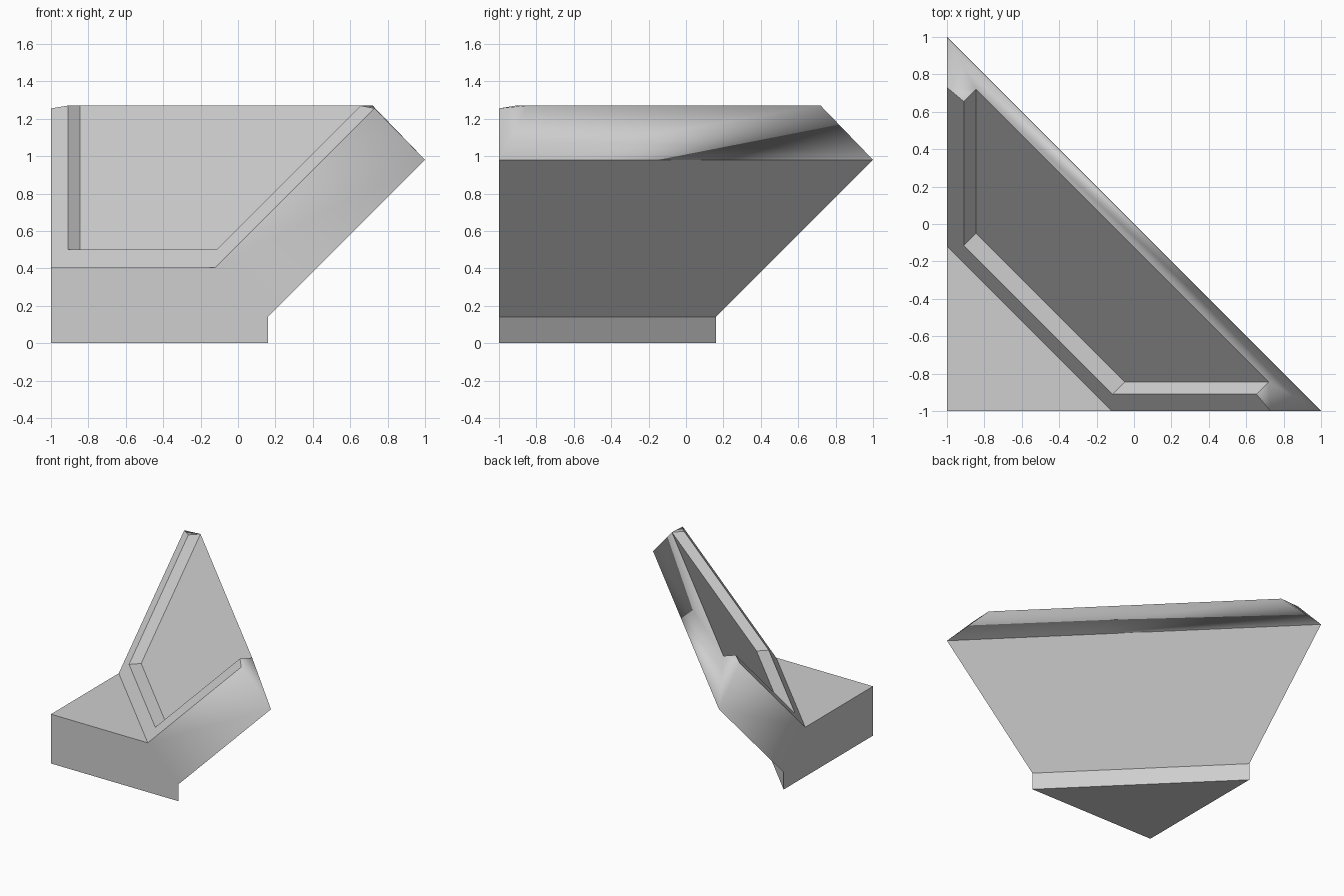
import bpy
import bmesh

cube = bpy.data.objects.get("Cube")
if cube:
    bpy.data.objects.remove(cube)

grey = bpy.data.materials.new("plain_grey")
grey.use_nodes = True
colour = (0.62, 0.62, 0.62, 1)
grey.diffuse_color = colour
grey.node_tree.nodes["Principled BSDF"].inputs["Base Color"].default_value = colour

# Named points of one half; the other half swaps x and y
POINTS = {
    "corner_bottom": (-1, -1, 0),
    "corner_top": (-1, -1, 0.405),
    "foot": (0.16, -1, 0),
    "heel": (0.16, -1, 0.14),
    "tip": (1, -1, 0.98),
    "shoulder": (0.73, -1, 1.255),
    "hinge": (-0.12, -1, 0.405),
    "rim_low": (-0.115, -0.91, 0.5),
    "rim_high": (0.655, -0.91, 1.27),
    "floor_low": (-0.05, -0.845, 0.5),
    "floor_high": (0.72, -0.845, 1.27),
}

bm = bmesh.new()
half = {n: bm.verts.new(p) for n, p in POINTS.items()}
other = {n: half[n] if n.startswith("corner") else bm.verts.new((y, x, z))
         for n, (x, y, z) in POINTS.items()}
soft = set()


def face(verts, smooth=False):
    f = bm.faces.new(verts)
    f.smooth = smooth
    if smooth:
        soft.add(f)


def both_sides(names, smooth=False):
    for side in (half, other):
        face([side[n] for n in names.split()], smooth)


def strip(a, b, smooth=False):
    """Span the two halves between a pair of profile points."""
    face(list(dict.fromkeys([half[a], half[b], other[b], other[a]])), smooth)


# Side walls of the base and of the leaning panel
both_sides("corner_bottom foot heel hinge corner_top")
both_sides("hinge heel tip shoulder", True)

# Raised rim, recess walls and top corners
both_sides("hinge shoulder rim_high rim_low")
both_sides("rim_low rim_high floor_high floor_low")
both_sides("shoulder tip floor_high", True)
both_sides("shoulder floor_high rim_high", True)

# Bottom, back, top bevel, recessed panel, ledge, lower rim and base top
profile = ["corner_bottom", "foot", "heel", "tip", "floor_high",
           "floor_low", "rim_low", "hinge", "corner_top"]
for a, b in zip(profile, profile[1:]):
    strip(a, b, a == "tip")

# Smooth only across the rounded top bevel and its corners
bmesh.ops.recalc_face_normals(bm, faces=bm.faces)
for e in bm.edges:
    e.smooth = all(f in soft for f in e.link_faces)

mesh = bpy.data.meshes.new("corner_panel")
bm.to_mesh(mesh)
bm.free()
mesh.materials.append(grey)
bpy.context.collection.objects.link(bpy.data.objects.new("corner_panel", mesh))
